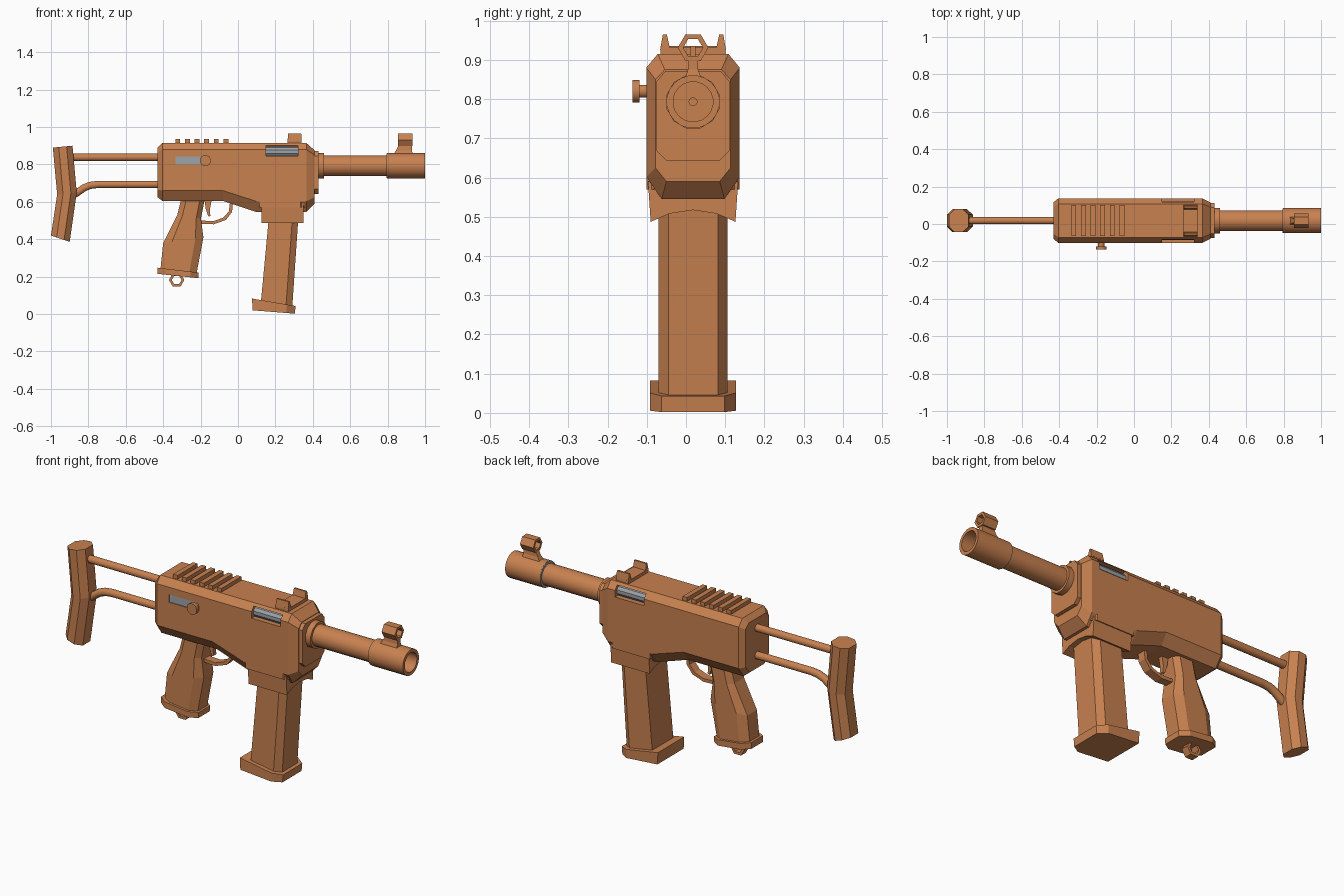
import bpy, bmesh, math
from mathutils import Vector

if "Cube" in bpy.data.objects:
    bpy.data.objects.remove(bpy.data.objects["Cube"])

CY = 0.018  # centre plane of the symmetric parts


def material(name, rgb):
    m = bpy.data.materials.new(name)
    m.diffuse_color = (*rgb, 1)
    m.use_nodes = True
    m.node_tree.nodes["Principled BSDF"].inputs["Base Color"].default_value = m.diffuse_color
    return m


BROWN = material("copper_brown", (0.58, 0.22, 0.08))
GREY = material("steel_grey", (0.34, 0.37, 0.40))


def finish(name, bm, mat=BROWN, smooth=False):
    bmesh.ops.recalc_face_normals(bm, faces=bm.faces)
    me = bpy.data.meshes.new(name)
    bm.to_mesh(me)
    bm.free()
    ob = bpy.data.objects.new(name, me)
    bpy.context.collection.objects.link(ob)
    me.materials.append(mat)
    if smooth:
        bpy.ops.object.select_all(action='DESELECT')
        ob.select_set(True)
        bpy.context.view_layer.objects.active = ob
        bpy.ops.object.shade_smooth_by_angle(angle=math.radians(40))
    return ob


def loft(name, sections, mat=BROWN, smooth=False, closed=False):
    """Skin a list of equal-length point rings; closed joins last to first."""
    bm = bmesh.new()
    rings = [[bm.verts.new(p) for p in s] for s in sections]
    n = len(rings[0])
    pairs = list(zip(rings, rings[1:]))
    if closed:
        pairs.append((rings[-1], rings[0]))
    for a, b in pairs:
        for i in range(n):
            j = (i + 1) % n
            bm.faces.new((a[i], a[j], b[j], b[i]))
    if not closed:
        bm.faces.new(rings[0])
        bm.faces.new(rings[-1])
    return finish(name, bm, mat, smooth)


def box(name, x, y, z, mat=BROWN):
    return loft(name, [[(a, y[0], z[0]), (a, y[1], z[0]), (a, y[1], z[1]), (a, y[0], z[1])] for a in x], mat)


def circle(axis, at, c, r, n, turn=0.5):
    pts = []
    for i in range(n):
        t = 2 * math.pi * (i + turn) / n
        u, v = r * math.cos(t), r * math.sin(t)
        pts.append((at, c[0] + u, c[1] + v) if axis == 'x' else (c[0] + u, at, c[1] + v))
    return pts


def lathe(name, axis, c, profile, n, mat=BROWN, smooth=True, closed=False, turn=0.5):
    return loft(name, [circle(axis, a, c, r, n, turn) for a, r in profile], mat, smooth, closed)


def tube(name, path, r, n):
    """Round rod along a path lying in the xz plane."""
    pts = [Vector((x, CY, z)) for x, z in path]
    rings = []
    for i, p in enumerate(pts):
        d = (pts[min(i + 1, len(pts) - 1)] - pts[max(i - 1, 0)]).normalized()
        side = Vector((0, 1, 0)).cross(d)
        rings.append([p + r * (math.cos(t) * side + math.sin(t) * Vector((0, 1, 0)))
                      for t in (2 * math.pi * (k + .5) / n for k in range(n))])
    return loft(name, rings, smooth=True)


def cham(back, front, hw, inset_b, inset_f, cut_b, cut_f):
    """Octagonal ring between two (x, z) points, half width hw, chamfered at both ends."""
    b, f = Vector((back[0], 0, back[1])), Vector((front[0], 0, front[1]))
    half = [(0, hw - inset_b), (cut_b, hw), (1 - cut_f, hw), (1, hw - inset_f)]
    ring = half + [(t, -w) for t, w in reversed(half)]
    return [b.lerp(f, t) + Vector((0, CY + w, 0)) for t, w in ring]


# receiver body
def section(x, w, wt, wb, top, shoulder, low, bottom):
    half = [(wb, bottom), (w, low), (w, shoulder), (wt, top)]
    return [(x, CY + y, z) for y, z in half] + [(x, CY - y, z) for y, z in reversed(half)]


body = loft("receiver", [
    section(-.43, .098, .070, .060, .890, .865, .665, .625),
    section(-.405, .119, .090, .080, .915, .880, .660, .605),
    section(-.08, .119, .090, .080, .915, .880, .660, .605),
    section(.10, .119, .090, .080, .915, .880, .602, .545),
    section(.365, .119, .090, .080, .915, .880, .602, .545),
    section(.41, .096, .072, .068, .875, .850, .625, .590)])


def cut(target, cutter):
    cutter.hide_render = True
    cutter.hide_set(True)
    cutter.display_type = 'WIRE'
    m = target.modifiers.new("slot", 'BOOLEAN')
    m.operation, m.object, m.solver = 'DIFFERENCE', cutter, 'EXACT'
    bpy.context.view_layer.objects.active = target
    bpy.ops.object.modifier_apply(modifier=m.name)
    bpy.data.objects.remove(cutter)


# ejection ports on both sides with the steel bolt inside
for s, tag in ((-1, "right"), (1, "left")):
    cut(body, box("port_cutter", (.15, .32), sorted((CY + s * .078, CY + s * .2)), (.845, .902)))
    lathe("bolt_" + tag, 'x', (CY + s * .075, .868), [(.15, .029), (.32, .029)], 10, GREY, False)
# charging slot on one side
cut(body, box("slot_cutter", (-.335, -.16), (-.2, -.088), (.80, .842)))
box("charging_slot_plate", (-.335, -.16), (-.096, -.087), (.80, .842), GREY)

# charging knob
lathe("charging_knob", 'y', (-.175, .82),
      [(-.08, .017), (-.119, .017), (-.119, .030), (-.137, .030)], 12)

# front plate, collar, barrel and hollow muzzle
loft("front_plate", [section(x, .093, .070, .068, .872, .845, .668, .643) for x in (.40, .43)])
AX = (CY, .793)
lathe("barrel_collar", 'x', AX, [(.42, .070), (.46, .070)], 12)
lathe("barrel", 'x', AX, [(.45, .056), (.81, .056)], 20)
lathe("muzzle", 'x', AX, [(.797, .068), (1.0, .068), (1.0, .051), (.86, .051), (.86, .01), (.797, .01)],
      20, closed=True)
lathe("muzzle_rear_ring", 'x', AX, [(.794, .067), (.798, .067)], 20, GREY)

# front sight: slanted post, hexagonal hood, inner blade
loft("front_sight_post", [
    [(a, CY - w, z), (b, CY - w, z), (b, CY + w, z), (a, CY + w, z)]
    for a, b, w, z in ((.83, .935, .022, .85), (.845, .93, .013, .875), (.86, .93, .011, .905))])
lathe("front_sight_hood", 'x', (CY, .931),
      [(.856, .039), (.933, .039), (.933, .025), (.856, .025)], 6, smooth=False, closed=True, turn=0)
box("front_sight_blade", (.88, .91), (CY - .006, CY + .006), (.90, .935))

# rear sight: base bar with two tapering ears
box("rear_sight_base", (.265, .34), (CY - .083, CY + .083), (.905, .932))
for s, tag in ((-1, "right"), (1, "left")):
    loft("rear_sight_ear_" + tag, [
        [(x, CY + s * a, z), (x, CY + s * b, z), (X, CY + s * b, z), (X, CY + s * a, z)]
        for x, X, a, b, z in ((.265, .34, .058, .084, .925), (.268, .338, .067, .077, .965))])

# top rail slats
for i in range(6):
    x = -.335 + i * .0515
    box("rail_slat_%d" % (i + 1), (x, x + .026), (CY - .083, CY + .083), (.905, .935))

# magazine well with an arched lower edge at front and back
arch = [(-.108, .487), (-.06, .508), (0, .517), (.06, .508), (.108, .487)]
loft("magazine_well", [
    [(x, CY + y, z) for y, z in arch] + [(x, CY + .115, .59), (x, CY - .115, .59)]
    for x in (.125, .35)])
loft("magazine_well_lip", [cham((.115, z), (.358, z), .119, .0, .02, .1, .1) for z in (.57, .61)])

# magazine and its base
loft("magazine", [cham(b, f, .088, .0, .025, .1, .2)
                  for b, f in (((.168, .55), (.325, .55)), ((.122, .06), (.29, .035)))])
loft("magazine_base", [cham(b, f, .110, .0, .03, .1, .2)
                       for b, f in (((.075, .083), (.308, .043)), ((.078, .020), (.304, .002)))])

# pistol grip, its base and hexagonal lanyard ring
grip = [((-.30, .63), (-.175, .63)), ((-.325, .53), (-.198, .51)), ((-.40, .38), (-.185, .41)),
        ((-.415, .235), (-.222, .215))]
loft("grip", [cham(b, f, .065, .025, .025, .22, .2) for b, f in grip])
loft("grip_base", [cham(b, f, .078, .03, .03, .2, .2)
                   for b, f in (((-.43, .248), (-.21, .222)), ((-.43, .215), (-.212, .192)))])
lathe("lanyard_ring", 'y', (-.328, .182),
      [(CY - .02, .041), (CY + .02, .041), (CY + .02, .026), (CY - .02, .026)],
      6, smooth=False, closed=True, turn=0)

# trigger guard and trigger: flat strips given by outer and inner edges


def strip(name, outer, inner, hw):
    loft(name, [[(o[0], CY - hw, o[1]), (o[0], CY + hw, o[1]), (i[0], CY + hw, i[1]), (i[0], CY - hw, i[1])]
                for o, i in zip(outer, inner)])


strip("trigger_guard",
      [(-.20, .483), (-.13, .480), (-.065, .503), (-.032, .545), (-.025, .615)],
      [(-.20, .500), (-.13, .497), (-.078, .516), (-.048, .550), (-.042, .615)], .022)
strip("trigger", [(-.180, .615), (-.172, .56), (-.158, .52)],
      [(-.140, .615), (-.150, .56), (-.148, .525)], .012)

# folding stock: two rods and a bent butt pad
tube("stock_rod_upper", [(-.92, .838), (-.42, .838)], .020, 12)
tube("stock_rod_lower", [(-.92, .615), (-.865, .645), (-.825, .674), (-.79, .688), (-.75, .693), (-.42, .693)],
     .020, 12)
loft("butt_pad", [cham(b, f, .062, .03, .03, .3, .3)
                  for b, f in (((-.99, .89), (-.885, .90)), ((-.967, .64), (-.862, .65)),
                               ((-1.0, .42), (-.90, .386)))])
